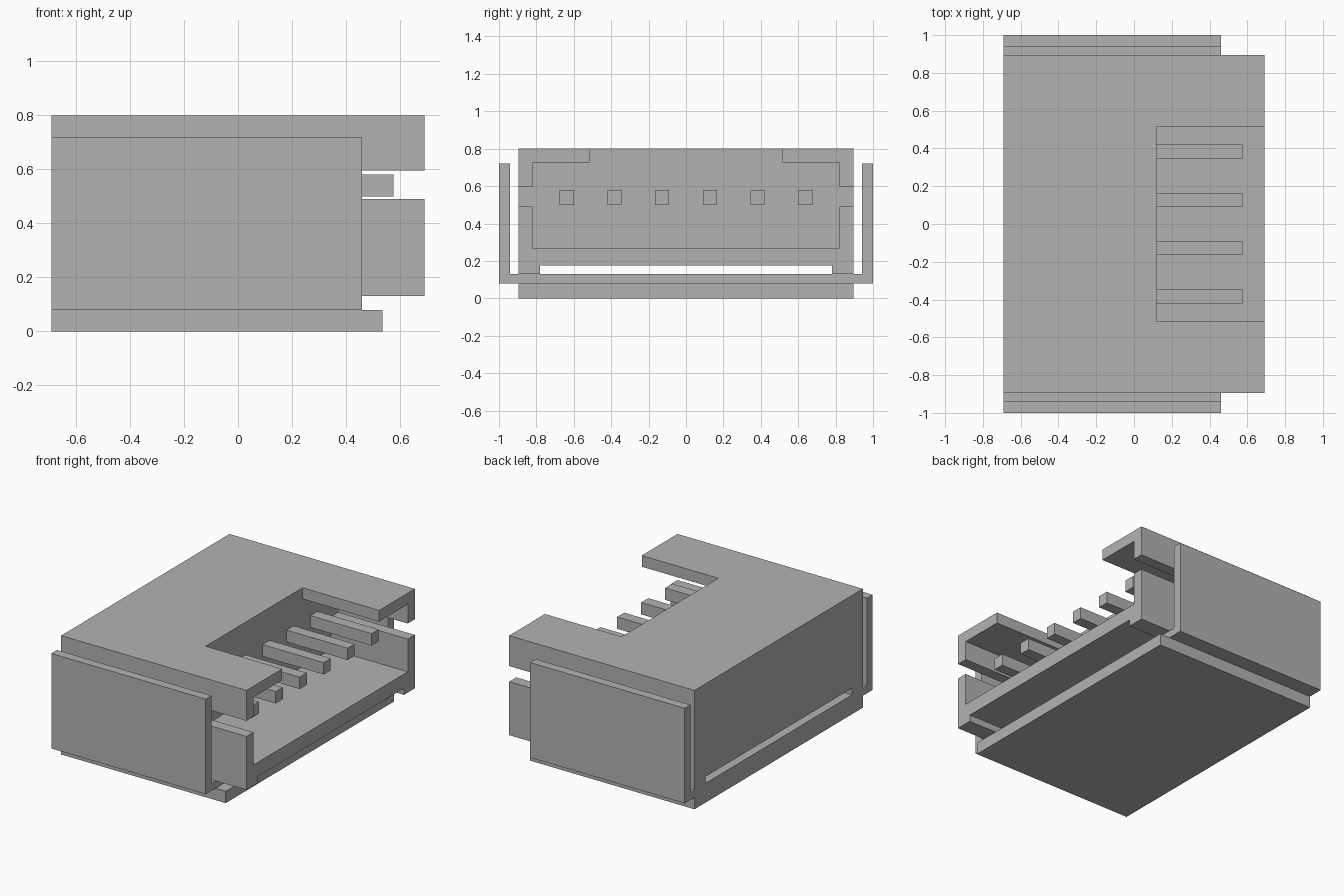
import bpy
import bmesh

# Remove the default cube
cube = bpy.data.objects.get("Cube")
if cube:
    bpy.data.objects.remove(cube, do_unlink=True)

# Single plain grey
grey = bpy.data.materials.new("plain_grey")
grey.use_nodes = True
colour = (0.45, 0.45, 0.45, 1.0)
grey.diffuse_color = colour
grey.node_tree.nodes["Principled BSDF"].inputs["Base Color"].default_value = colour


def extrude_x(name, profile, x0, x1):
    """Extrude a (y, z) outline along x into a closed solid."""
    bm = bmesh.new()
    face = bm.faces.new([bm.verts.new((x0, y, z)) for y, z in profile])
    grown = bmesh.ops.extrude_face_region(bm, geom=[face])["geom"]
    moved = [v for v in grown if isinstance(v, bmesh.types.BMVert)]
    bmesh.ops.translate(bm, verts=moved, vec=(x1 - x0, 0, 0))
    bmesh.ops.recalc_face_normals(bm, faces=bm.faces)
    mesh = bpy.data.meshes.new(name)
    bm.to_mesh(mesh)
    bm.free()
    mesh.materials.append(grey)
    obj = bpy.data.objects.new(name, mesh)
    bpy.context.collection.objects.link(obj)
    return obj


def box(name, x0, x1, y0, y1, z0, z1):
    return extrude_x(name, [(y0, z0), (y1, z0), (y1, z1), (y0, z1)], x0, x1)


def cut(target, cutter):
    """Subtract the cutter from the target and discard it."""
    cutter.hide_render = True
    mod = target.modifiers.new("cut", 'BOOLEAN')
    mod.operation = 'DIFFERENCE'
    mod.solver = 'EXACT'
    mod.object = cutter
    bpy.context.view_layer.objects.active = target
    bpy.ops.object.modifier_apply(modifier=mod.name)
    bpy.data.objects.remove(cutter, do_unlink=True)


BACK, FRONT, INNER = -0.69, 0.69, 0.12
HALF = 0.895
TOP = 0.8

# Housing with a shallow channel along its underside
half_outline = [(0.78, 0.175), (0.78, 0.13), (HALF, 0.13), (HALF, TOP)]
outline = half_outline + [(-y, z) for y, z in reversed(half_outline)]
housing = extrude_x("housing", outline, BACK, FRONT)

# Socket cavity, top notch and side slots
cut(housing, box("cavity_cutter", INNER, 1, -0.82, 0.82, 0.27, 0.725))
cut(housing, box("notch_cutter", INNER, 1, -0.515, 0.515, 0.6, 1))
cut(housing, box("slot_cutter", INNER, 1, -1, 1, 0.49, 0.595))

# Base plate under the bracket
box("base_plate", BACK, 0.535, -HALF, HALF, 0, 0.08)

# U-shaped bracket with upright side plates
half_u = [(1, 0.08), (1, 0.72), (0.94, 0.72), (0.94, 0.13)]
extrude_x("side_bracket", half_u + [(-y, z) for y, z in reversed(half_u)], BACK, 0.46)

# Row of contact pins
for i in range(6):
    y = (i - 2.5) * 0.255
    box(f"contact_pin_{i + 1}", INNER, 0.575, y - 0.0375, y + 0.0375, 0.5, 0.58)
